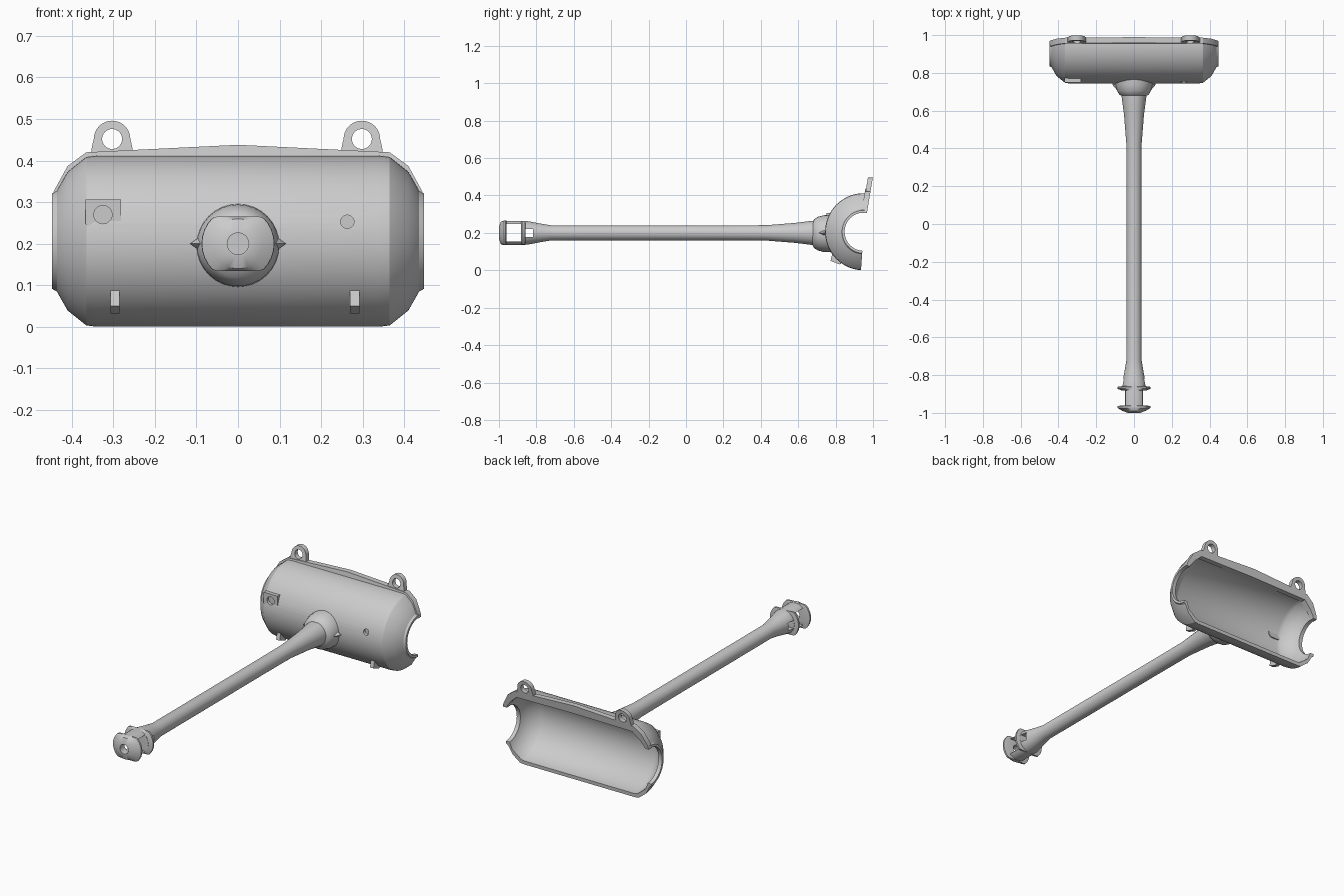
import bpy, bmesh, math
from mathutils import Matrix

if "Cube" in bpy.data.objects:
    bpy.data.objects.remove(bpy.data.objects["Cube"])

CY, CZ = 0.95, 0.206      # axis of the curved shell
HZ = 0.2                  # height of the handle axis

grey = bpy.data.materials.new("plain grey")
grey.diffuse_color = (0.6, 0.6, 0.6, 1)
grey.use_nodes = True
grey.node_tree.nodes["Principled BSDF"].inputs["Base Color"].default_value = grey.diffuse_color


def finish(bm, name):
    bmesh.ops.recalc_face_normals(bm, faces=bm.faces)
    me = bpy.data.meshes.new(name)
    bm.to_mesh(me)
    bm.free()
    ob = bpy.data.objects.new(name, me)
    bpy.context.collection.objects.link(ob)
    me.materials.append(grey)
    return ob


def grid(name, rows, wrap_rows=False, wrap_cols=True, cap=()):
    """Skin a list of equally long point rows."""
    bm = bmesh.new()
    vs = [[bm.verts.new(p) for p in row] for row in rows]
    n, m = len(vs), len(vs[0])
    for i in range(n if wrap_rows else n - 1):
        for j in range(m if wrap_cols else m - 1):
            a, b = vs[i], vs[(i + 1) % n]
            k = (j + 1) % m
            bm.faces.new((a[j], a[k], b[k], b[j]))
    for i in cap:
        bm.faces.new(vs[i])
    return finish(bm, name)


def lathe(name, pts, cap=(0, -1), n=32, clip=9, z0=HZ):
    """Turn (y, radius) points around the handle axis, clipped in height."""
    rows = []
    for y, r in pts:
        ring = [(r * math.cos(2 * math.pi * i / n), r * math.sin(2 * math.pi * i / n)) for i in range(n)]
        rows.append([(x, y, z0 + max(-clip, min(clip, z))) for x, z in ring])
    return grid(name, rows, cap=cap)


def plate(name, outer, inner, depth, closed):
    """Leaning plate between two outlines in x and z."""
    def lean(p, t):
        return (p[0], 0.973 + 0.165 * (p[1] - 0.34) - t, p[1])
    rows = [[lean(o, 0), lean(o, depth), lean(i, depth), lean(i, 0)] for o, i in zip(outer, inner)]
    return grid(name, rows, wrap_rows=closed, cap=() if closed else (0, -1))


def prism(name, pts, place, a, b):
    return grid(name, [[place(p, t) for p in pts] for t in (a, b)], cap=(0, 1))


def box(name, lo, hi):
    bm = bmesh.new()
    size = [h - l for l, h in zip(lo, hi)]
    mid = [(h + l) / 2 for l, h in zip(lo, hi)]
    bmesh.ops.create_cube(bm, size=1, matrix=Matrix.Translation(mid) @ Matrix.Diagonal((*size, 1)))
    return finish(bm, name)


def cut(target, cutter):
    mod = target.modifiers.new("cut", 'BOOLEAN')
    mod.operation, mod.solver, mod.object = 'DIFFERENCE', 'EXACT', cutter
    bpy.context.view_layer.objects.active = target
    bpy.ops.object.modifier_apply(modifier=mod.name)


def drop(*cutters):
    for c in cutters:
        bpy.data.objects.remove(c)


def peg(x, z, r, y0, y1):
    ob = lathe("peg_cutter", [(y0, r), (y1, r)], n=24, z0=z)
    ob.data.transform(Matrix.Translation((x, 0, 0)))
    return ob


# Half-round shell with tapered ends and narrow end openings
half_out = [(-.447, .115), (-.436, .121), (-.41, .167), (-.365, .203), (-.34, .206)]
half_in = [(-.447, .102), (-.425, .102), (-.41, .14), (-.36, .18), (-.34, .186)]
outer = half_out + [(-x, r) for x, r in reversed(half_out)]
inner = half_in + [(-x, r) for x, r in reversed(half_in)]
bm = bmesh.new()
rings = []
steps = 40
for s in range(steps + 1):
    a = math.radians(88 + (266 - 88) * s / steps)
    rings.append([[bm.verts.new((x, CY + r * math.cos(a), CZ + r * math.sin(a))) for x, r in line]
                  for line in (outer, inner)])
n = len(outer)
for (o, i), (p, q) in zip(rings, rings[1:]):
    for k in range(n - 1):
        bm.faces.new((o[k], o[k + 1], p[k + 1], p[k]))
        bm.faces.new((i[k], i[k + 1], q[k + 1], q[k]))
    for k in (0, n - 1):
        bm.faces.new((o[k], i[k], q[k], p[k]))
for o, i in (rings[0], rings[-1]):
    for k in range(n - 1):
        bm.faces.new((o[k], o[k + 1], i[k + 1], i[k]))
shell = finish(bm, "shell")

# Small square pad and two round sockets on the shell front
pad_shape = [(-.367, .307), (-.281, .307), (-.281, .248), (-.297, .232), (-.352, .232), (-.367, .248)]
pad = prism("square_pad", pad_shape, lambda p, t: (p[0], t, p[1]), .75, .772)
hole = peg(-.325, .27, .022, .70, .764)
cut(pad, hole)
cut(shell, hole)
drop(hole)
hole = peg(.263, .253, .016, .70, .764)
cut(shell, hole)
drop(hole)

# Raised rim along the top edge, with a shallow peak in the middle
rim_out = [(-.448, .305), (-.444, .325), (-.41, .387), (-.365, .42), (0, .438)]
rim_in = [(-.425, .305), (-.42, .318), (-.395, .35), (-.355, .386), (0, .39)]


def both(h):
    return h + [(-x, z) for x, z in reversed(h[:-1])]


plate("top_rim", both(rim_out), both(rim_in), .03, False)

# Hanging lugs with round eyes
for side, cx in (("left", -.303), ("right", .298)):
    o, i = [], []
    for k in range(32):
        c, s = math.cos(k * math.pi / 16), math.sin(k * math.pi / 16)
        if s >= -1e-6:
            d = .044
        else:
            d = min((.044 - .012 * s) / max(abs(c), 1e-6), .034 / abs(s))
        o.append((cx + d * c, .452 + d * s))
        i.append((cx + .024 * c, .452 + .024 * s))
    plate(side + "_lug", o, i, .026, True)

# Little hooks below the shell front
hook = [(.773, .05), (.782, .087), (.80, .087), (.83, .035), (.82, .032)]
for side, cx in (("left", -.296), ("right", .281)):
    prism(side + "_hook", hook, lambda p, t: (t, p[0], p[1]), cx - .011, cx + .011)

# Flared collar whose base follows the shell
collar = lathe("collar", [(.75, .1), (.735, .098), (.705, .09), (.685, .077), (.675, .06)],
               cap=(-1,), z0=.196)
for v in collar.data.vertices[:32]:
    v.co.y = CY - math.sqrt(.2 ** 2 - (v.co.z - CZ) ** 2)

# Pointed side fins of the collar
fin = [(.115, 0), (0, .085), (-.115, 0), (0, -.085)]
grid("collar_fins", [[(x * k, y, HZ + z * k) for x, z in fin] for y, k in ((.755, .95), (.738, 1), (.69, .65))],
     cap=(0, -1))

# Handle, flared towards both ends, with a slot near the front end
handle = lathe("handle", [(.70, .067), (.67, .065), (.58, .053), (.43, .041), (.2, .04), (-.72, .04),
                          (-.78, .05), (-.83, .06), (-.862, .066), (-.97, .066)], clip=.064)
window = box("window_cutter", (-.2, -.965, HZ - .045), (.2, -.882, HZ + .047))
slot = box("slot_cutter", (-.2, -.858, HZ - .022), (.2, -.818, HZ + .022))
cut(handle, window)
cut(handle, slot)
drop(window, slot)

# Guard behind the window, open at the middle
guard = lathe("guard", [(-.858, .06), (-.862, .088), (-.872, .088), (-.882, .064)], clip=.064)

# Domed end cap with a centre hole
cap_ob = lathe("end_cap", [(-.96, .066), (-.964, .087), (-.974, .087), (-.99, .06), (-1.0, .032)], clip=.066)
hole = peg(0, HZ, .026, -1.1, -.93)
cut(cap_ob, hole)
cut(handle, hole)
drop(hole)

# Smooth shading with crisp edges
bpy.ops.object.select_all(action='DESELECT')
for ob in bpy.context.scene.objects:
    ob.select_set(True)
bpy.context.view_layer.objects.active = shell
bpy.ops.object.shade_smooth_by_angle(angle=math.radians(30))
